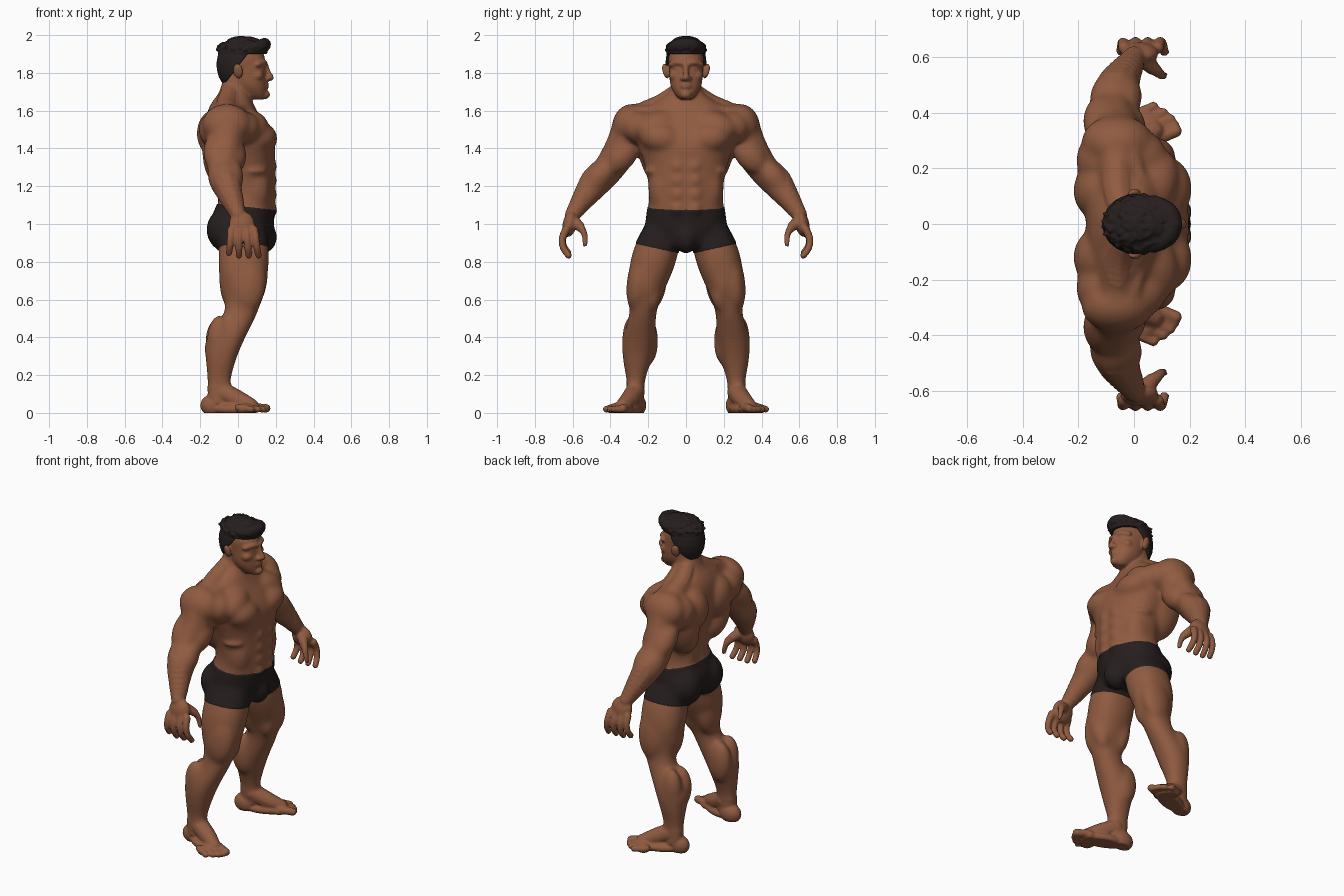
import bpy, bmesh, random
from math import copysign, cos, radians, sin, sqrt, tau
from mathutils import Matrix, Vector, Euler

random.seed(4)
default_cube = bpy.data.objects.get("Cube")
if default_cube:
    bpy.data.objects.remove(default_cube, do_unlink=True)

def material(name, *rgb):
    made = bpy.data.materials.new(name)
    made.use_nodes = True
    made.diffuse_color = (*rgb, 1)
    made.node_tree.nodes["Principled BSDF"].inputs["Base Color"].default_value = (*rgb, 1)
    return made

skin = material("brown skin", .28, .105, .052)
black = material("soft black", .02, .013, .013)
mirror = Matrix.Diagonal((1, -1, 1, 1))

def blob(bm, at, size, tilt=0, turn=0, detail=3, cut=None):
    """Ellipsoid, mirrored when it lies off the centre line; cut is a (point, normal) pair."""
    rotation = Euler((radians(tilt), 0, radians(turn))).to_matrix().to_4x4()
    place = Matrix.Translation(at) @ rotation @ Matrix.Diagonal((*size, 1))
    for matrix in (place, mirror @ place @ mirror) if at[1] else (place,):
        verts = bmesh.ops.create_icosphere(bm, subdivisions=detail, radius=1, matrix=matrix)["verts"]
        if cut:
            edges = {edge for vert in verts for edge in vert.link_edges}
            faces = {face for vert in verts for face in vert.link_faces}
            result = bmesh.ops.bisect_plane(bm, geom=[*verts, *edges, *faces], plane_co=cut[0],
                                            plane_no=cut[1], clear_inner=True)
            rim = [item for item in result["geom_cut"] if isinstance(item, bmesh.types.BMEdge)]
            bmesh.ops.holes_fill(bm, edges=rim, sides=0)

def spline(keys, steps):
    """Smooth curve through tuples of any length."""
    points = [Vector(key) for key in keys]
    points = [points[0], *points, points[-1]]
    curve = []
    for before, start, end, after in zip(points, points[1:], points[2:], points[3:]):
        for step in range(steps):
            t = step / steps
            leave, arrive = (end - before) / 2, (after - start) / 2
            ease = t * t * (3 - 2 * t)
            curve.append(start.lerp(end, ease) + leave * t * (1 - t) ** 2 - arrive * t * t * (1 - t))
    return curve + [points[-1]]

def chain(bm, *keys, steps=6):
    """Rounded limb through (x, y, z, radius) keys."""
    for x, y, z, radius in spline(keys, steps):
        blob(bm, at=(x, y, z), size=(radius, radius, radius), detail=2)

def loft(bm, *keys, centre=None, sides=40):
    """Solid through level rings (x, z, half depth, half width); centre gives y from height."""
    def bend(value):
        return copysign(abs(value) ** .9, value)
    for side in (1, -1) if centre else (0,):
        rings = []
        for x, z, depth, width in spline(keys, steps=6):
            y = side * centre(z) if centre else 0
            turns = [tau * step / sides for step in range(sides)]
            rings.append([bm.verts.new((x + depth * bend(cos(turn)), y + width * bend(sin(turn)), z))
                          for turn in turns])
        for lower, upper in zip(rings, rings[1:]):
            for i in range(sides):
                bm.faces.new((lower[i - 1], lower[i], upper[i], upper[i - 1]))
        bm.faces.new(rings[0])
        bm.faces.new(rings[-1])

def fuse(name, bm, voxel, smooth, materials):
    """Merge all overlapping masses into one smooth surface."""
    mesh = bpy.data.meshes.new(name)
    bm.to_mesh(mesh)
    bm.free()
    made = bpy.data.objects.new(name, mesh)
    bpy.context.collection.objects.link(made)
    remesh = made.modifiers.new("Fuse", "REMESH")
    remesh.mode, remesh.voxel_size = "VOXEL", voxel
    soften = made.modifiers.new("Soften", "SMOOTH")
    soften.factor, soften.iterations = .5, smooth
    graph = bpy.context.evaluated_depsgraph_get()
    fused = bpy.data.meshes.new_from_object(made.evaluated_get(graph))
    made.modifiers.clear()
    made.data = fused
    fused.materials.clear()
    for entry in materials:
        fused.materials.append(entry)
    for vert in fused.vertices:
        vert.co.z = min(max(vert.co.z, 0), 2)
    fused.shade_smooth()
    return made

def add_torso(bm):
    loft(bm, (.03, .88, .13, .17), (.02, 1, .165, .21), (.05, 1.15, .145, .195), (.04, 1.3, .155, .215),
         (.01, 1.45, .18, .26), (-.03, 1.6, .13, .22), (-.02, 1.7, .08, .09), (0, 1.8, .07, .07))
    # Chest and collarbones
    blob(bm, at=(.1, .12, 1.45), size=(.11, .13, .09), tilt=12, turn=-10)
    blob(bm, at=(.07, .15, 1.52), size=(.09, .13, .08), tilt=-15, turn=-15)
    chain(bm, (.07, .02, 1.6, .02), (.04, .13, 1.61, .02), (0, .25, 1.61, .02))
    # Abdomen, waist and ribs
    for row in range(4):
        blob(bm, at=(.17, .045, 1.08 + row * .075), size=(.04, .043, .042))
    blob(bm, at=(.08, .13, 1.19), size=(.09, .07, .14))
    for rib in range(3):
        blob(bm, at=(.1 - rib * .02, .19, 1.28 + rib * .05), size=(.06, .03, .02), turn=-25)
    # Back, from the sides to the spine and neck
    blob(bm, at=(-.07, .16, 1.37), size=(.12, .09, .19), tilt=-15)
    blob(bm, at=(-.12, .12, 1.48), size=(.1, .11, .13))
    blob(bm, at=(-.06, .05, 1.2), size=(.05, .06, .2))
    chain(bm, (-.04, .04, 1.7, .05), (-.06, .13, 1.63, .06), (-.06, .25, 1.57, .07))
    # Hips
    blob(bm, at=(-.05, .1, .97), size=(.115, .115, .12))
    blob(bm, at=(.13, 0, .93), size=(.075, .065, .085))

def add_arm(bm):
    chain(bm, (-.06, .3, 1.5, .1), (-.065, .34, 1.4, .095), (-.08, .41, 1.29, .085),
          (-.065, .48, 1.22, .085), (0, .6, 1.05, .042), steps=8)
    # Shoulder cap with its front and rear roots
    blob(bm, at=(-.06, .3, 1.53), size=(.13, .09, .11), tilt=20)
    blob(bm, at=(.02, .24, 1.51), size=(.1, .1, .09))
    blob(bm, at=(-.12, .23, 1.5), size=(.09, .1, .1))
    # Back and front of the upper arm, forearm
    blob(bm, at=(-.11, .37, 1.38), size=(.075, .07, .13), tilt=40)
    blob(bm, at=(-.02, .34, 1.36), size=(.065, .075, .11), tilt=40)
    blob(bm, at=(-.03, .46, 1.25), size=(.06, .065, .11), tilt=40)

def add_hand(bm):
    # Palm, curled fingers, thumb
    blob(bm, at=(.02, .615, 1), size=(.068, .038, .07), tilt=12)
    for finger in range(4):
        x, y, z = finger * .04 - .035, .635, .97
        length = .045 if finger == 0 else .05
        joints = [(x, y, z, .023)]
        for joint in range(3):
            curl = .4 - joint * .5
            x += (finger - 1) * .004
            y, z = y + length * sin(curl), z - length * cos(curl)
            joints.append((x, y, z, .02 - joint * .001))
        chain(bm, *joints)
    chain(bm, (.04, .59, 1.01, .034), (.09, .54, .96, .022), (.11, .53, .89, .017))

def add_leg(bm):
    loft(bm, (.02, 1, .12, .09), (.03, .88, .13, .118), (.028, .75, .13, .115), (.02, .55, .09, .073),
         (-.07, .38, .1, .087), (-.09, .28, .08, .075), (-.1, .17, .062, .05), (-.1, .05, .06, .045),
         centre=lambda z: .27 - .15 * z * z)
    # Outer, inner and front thigh, then its back
    blob(bm, at=(.05, .25, .7), size=(.1, .063, .17), tilt=8)
    blob(bm, at=(.08, .18, .64), size=(.055, .05, .1))
    blob(bm, at=(.09, .2, .75), size=(.07, .07, .18))
    blob(bm, at=(-.03, .19, .71), size=(.07, .09, .17))
    # Kneecap and both halves of the calf
    blob(bm, at=(.055, .24, .53), size=(.04, .04, .05))
    blob(bm, at=(-.1, .2, .38), size=(.075, .053, .13))
    blob(bm, at=(-.1, .285, .39), size=(.065, .053, .13))

def add_foot(bm):
    # Heel, sole, ball, instep
    blob(bm, at=(-.13, .26, .04), size=(.07, .05, .06))
    blob(bm, at=(-.02, .3, .02), size=(.13, .06, .035), turn=20)
    blob(bm, at=(.05, .35, .02), size=(.05, .08, .035), turn=30)
    chain(bm, (-.08, .27, .11, .054), (0, .3, .07, .05), (.07, .335, .04, .038))
    for toe in range(5):
        x, y = .15 - toe * toe * .005, .335 + toe * .022
        radius = .019 if toe else .024
        chain(bm, (x - .07, y - .03, .03, radius), (x, y, radius, radius))

def add_head(bm):
    # Skull and jaw
    blob(bm, at=(.02, 0, 1.86), size=(.125, .095, .115))
    loft(bm, (.1, 1.66, .04, .03), (.08, 1.69, .07, .06), (.06, 1.75, .09, .085), (.04, 1.88, .1, .09))
    blob(bm, at=(.14, 0, 1.685), size=(.03, .03, .025))
    # Nose
    chain(bm, (.145, 0, 1.845, .015), (.16, 0, 1.805, .014), (.172, 0, 1.775, .019))
    blob(bm, at=(.155, .017, 1.77), size=(.018, .014, .013))
    # Brow, eye, cheek
    chain(bm, (.143, .014, 1.85, .015), (.133, .045, 1.855, .016), (.105, .08, 1.845, .015))
    blob(bm, at=(.122, .038, 1.823), size=(.018, .018, .013))
    blob(bm, at=(.1, .055, 1.785), size=(.035, .035, .03))
    # Lips and ear
    for z in (1.725, 1.741):
        blob(bm, at=(.148, 0, z), size=(.016, .03, .008))
    blob(bm, at=(0, .107, 1.81), size=(.027, .016, .042), tilt=-15, turn=20)

# Body
flesh = bmesh.new()
for add_part in (add_torso, add_arm, add_hand, add_leg, add_foot, add_head):
    add_part(flesh)
body = fuse("body", flesh, voxel=.007, smooth=4, materials=[skin, black])

# Blend the muscles, leaving face, hands and feet crisp
surface = bmesh.new()
surface.from_mesh(body.data)
muscles = [vert for vert in surface.verts if .14 < vert.co.z < 1.65 and abs(vert.co.y) < .54]
for repeat in range(30):
    bmesh.ops.smooth_vert(surface, verts=muscles, factor=.5, use_axis_x=True, use_axis_y=True, use_axis_z=True)

# Trunks: cut the waistband and leg hems into the surface, then raise the cloth
waist, crotch, waist_slope, hem_slope = 1.095, .837, .1, .22
for height, normal in ((waist, (waist_slope, 0, 1)), (crotch, (0, hem_slope, 1)), (crotch, (0, -hem_slope, 1))):
    bmesh.ops.bisect_plane(surface, geom=[*surface.verts, *surface.edges, *surface.faces],
                           plane_co=(0, 0, height), plane_no=normal)
for face in surface.faces:
    x, y, z = face.calc_center_median()
    inside = crotch + hem_slope * abs(y) < z < waist - waist_slope * x
    face.material_index = int(inside and abs(y) < .4)
surface.normal_update()
for vert in surface.verts:
    if all(face.material_index for face in vert.link_faces):
        vert.co += vert.normal * .004
surface.to_mesh(body.data)
surface.free()
body.data.shade_smooth()

# Hair: short back and sides, thick tousled top with a raised fringe
locks = bmesh.new()
blob(locks, at=(.01, 0, 1.845), size=(.125, .11, .15), cut=((-.08, 0, 1.73), (-1.3, 0, 1)))
blob(locks, at=(.025, 0, 1.91), size=(.132, .105, .08), cut=((0, 0, 1.9), (0, 0, 1)))
chain(locks, (.14, 0, 1.95, .036), (.125, .04, 1.945, .036), (.085, .07, 1.935, .03))
for tuft in range(90):
    turn, rise = random.uniform(0, tau), random.uniform(.1, 1)
    reach = sqrt(1 - rise * rise)
    spot = (.025 + .127 * reach * cos(turn), .1 * reach * sin(turn), 1.91 + .076 * rise)
    blob(locks, at=spot, size=(.024, .01, .011), turn=random.uniform(-50, 50), detail=2)
fuse("hair", locks, voxel=.005, smooth=2, materials=[black])
